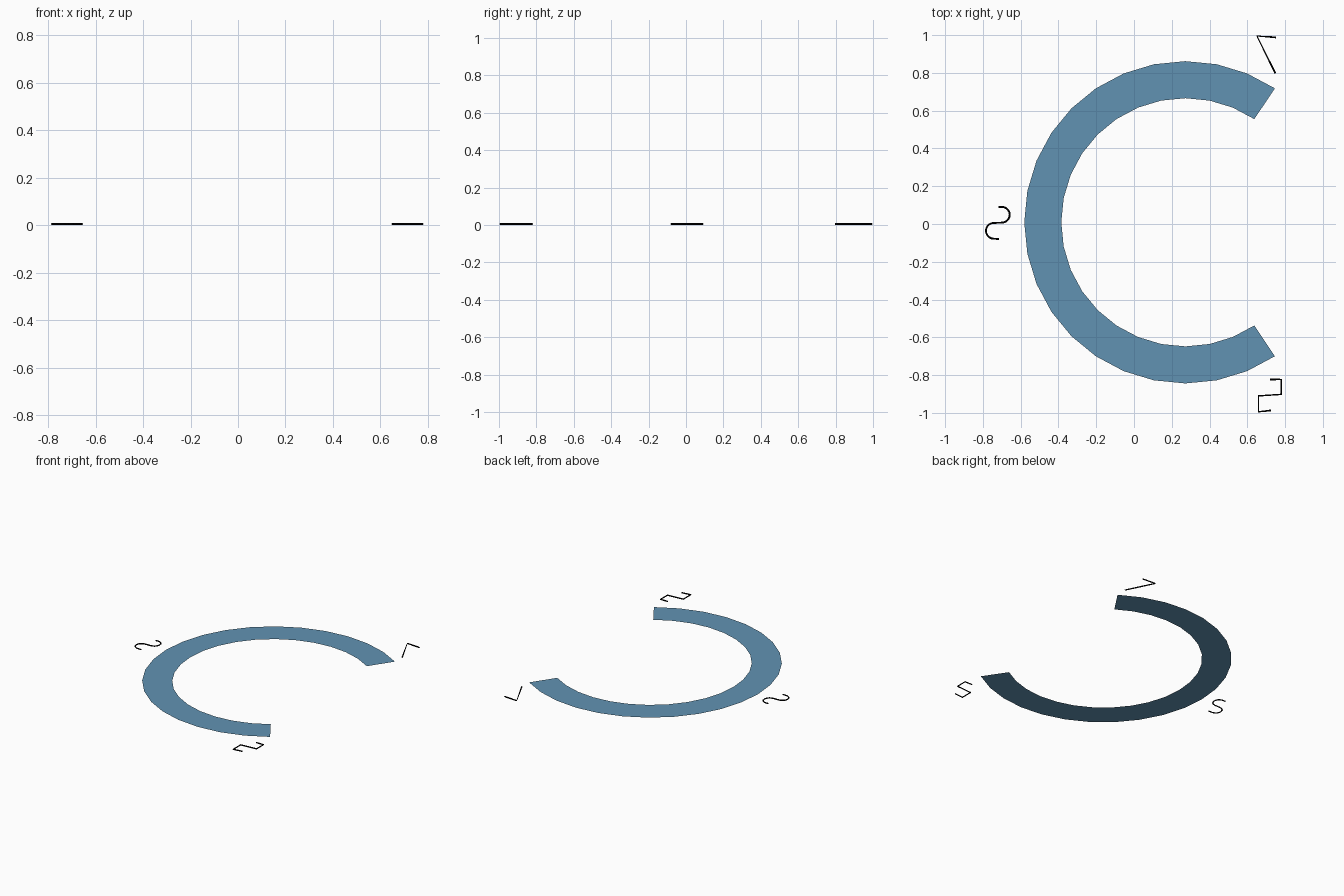
import bpy, bmesh
from math import sin, cos, radians, pi

if "Cube" in bpy.data.objects:
    bpy.data.objects.remove(bpy.data.objects["Cube"])

Z = 0.005          # half thickness of the wires


def material(name, rgb):
    m = bpy.data.materials.new(name)
    m.diffuse_color = (*rgb, 1)
    m.use_nodes = True
    m.node_tree.nodes["Principled BSDF"].inputs["Base Color"].default_value = m.diffuse_color
    return m


blue = material("blue", (0.12, 0.29, 0.45))
black = material("black", (0.0, 0.0, 0.0))


def flat_arc(name, cx, cy, r_in, r_out, start, end, segments):
    """Flat open ring of quads facing up."""
    bm = bmesh.new()
    rows = []
    for i in range(segments + 1):
        a = radians(start + (end - start) * i / segments)
        rows.append([bm.verts.new((cx + r * cos(a), cy + r * sin(a), Z))
                     for r in (r_in, r_out)])
    for (a, b), (c, d) in zip(rows, rows[1:]):
        bm.faces.new((a, b, d, c))
    mesh = bpy.data.meshes.new(name)
    bm.to_mesh(mesh)
    bm.free()
    obj = bpy.data.objects.new(name, mesh)
    bpy.context.collection.objects.link(obj)
    mesh.materials.append(blue)


def wire(name, points):
    """Thin wire along a flat path, turned into a mesh."""
    cu = bpy.data.curves.new(name, 'CURVE')
    cu.dimensions = '3D'
    cu.bevel_depth = Z
    cu.bevel_resolution = 0
    cu.use_fill_caps = True
    sp = cu.splines.new('POLY')
    sp.points.add(len(points) - 1)
    for p, (x, y) in zip(sp.points, points):
        p.co = (x, y, Z, 1)
    cu.materials.append(black)
    obj = bpy.data.objects.new(name, cu)
    bpy.context.collection.objects.link(obj)
    bpy.ops.object.select_all(action='DESELECT')
    obj.select_set(True)
    bpy.context.view_layer.objects.active = obj
    bpy.ops.object.convert(target='MESH')


def bend(cx, cy, r, a0, a1, n=10):
    return [(cx + r * cos(a0 + (a1 - a0) * i / n),
             cy + r * sin(a0 + (a1 - a0) * i / n)) for i in range(n + 1)]


# Open ring, 22 of 32 segments
flat_arc("open_ring", 0.272, 0.009, 0.657, 0.853, 56.25, 303.75, 22)

# Hooked wire at the upper end
wire("hooked_wire", [(0.752, 0.988), (0.651, 0.995), (0.748, 0.798)])

# Stepped wire at the lower end
wire("stepped_wire", [(0.721, -0.823), (0.779, -0.823), (0.779, -0.902),
                      (0.659, -0.910), (0.659, -0.994), (0.726, -0.987)])

# Wavy wire at the middle: two opposite bends
wire("wavy_wire", [(-0.718, 0.091)]
     + bend(-0.700, 0.049, 0.042, pi / 2, -pi / 2)
     + bend(-0.742, -0.036, 0.042, pi / 2, pi * 1.5)
     + [(-0.715, -0.079)])
